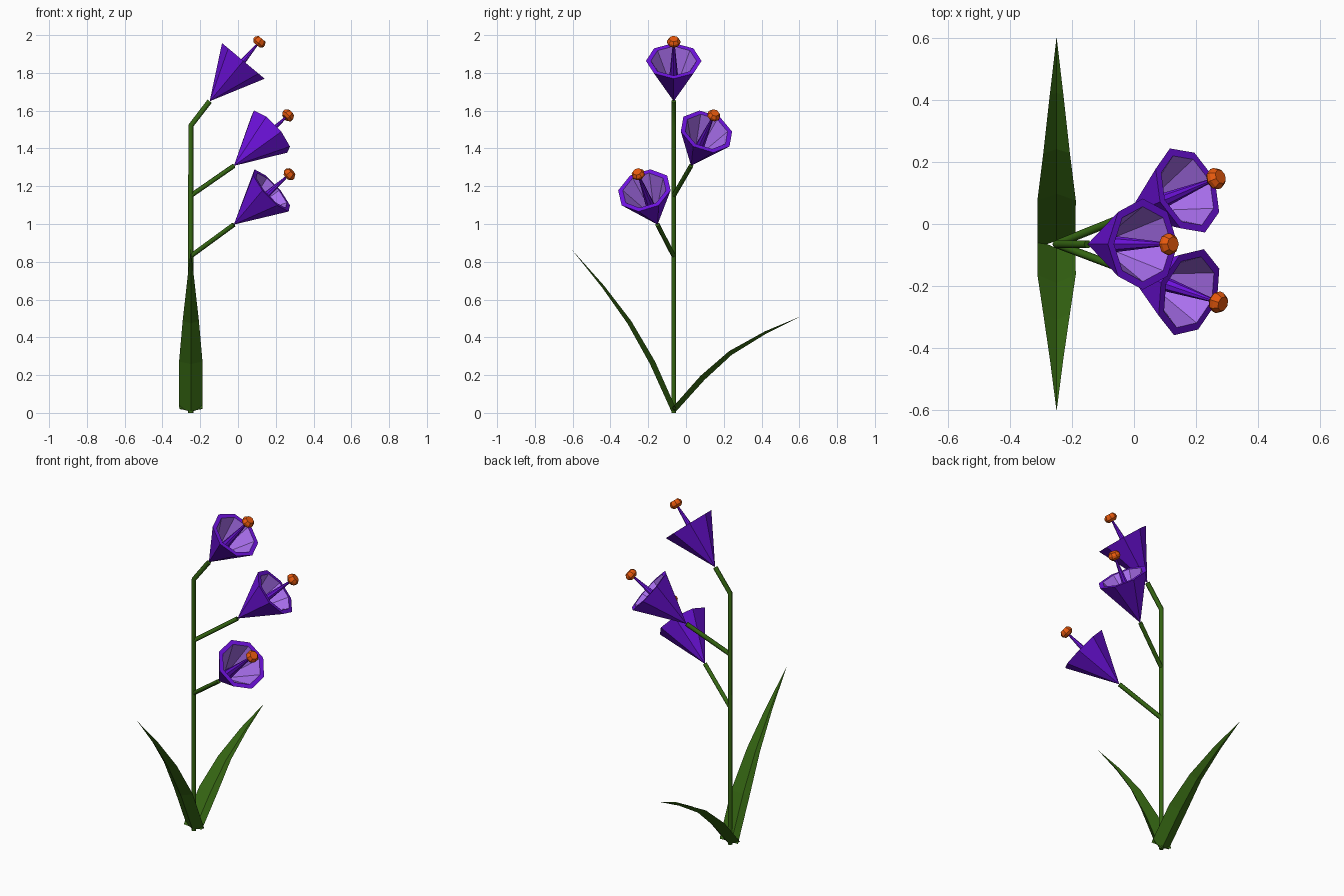
import bpy, bmesh, math
from mathutils import Vector

if "Cube" in bpy.data.objects:
    bpy.data.objects.remove(bpy.data.objects["Cube"])


def material(name, rgb):
    m = bpy.data.materials.new(name)
    m.diffuse_color = (*rgb, 1)
    m.use_nodes = True
    m.node_tree.nodes["Principled BSDF"].inputs["Base Color"].default_value = m.diffuse_color
    return m


GREEN = material("leaf green", (0.035, 0.13, 0.006))
PURPLE = material("petal purple", (0.16, 0.006, 0.75))
LILAC = material("inner lilac", (0.40, 0.16, 0.86))
ORANGE = material("anther orange", (0.80, 0.10, 0.004))
SX, SY = -0.25, -0.065          # stem position


def finish(name, bm, mats):
    me = bpy.data.meshes.new(name)
    bm.to_mesh(me)
    bm.free()
    ob = bpy.data.objects.new(name, me)
    bpy.context.collection.objects.link(ob)
    for m in mats:
        me.materials.append(m)
    return ob


def lathe(name, profile, mats, base, axis, mat_ids=None, sides=8):
    """Revolve (radius, height) points around an axis starting at base."""
    bm = bmesh.new()
    rings = []
    for r, h in profile:
        n = sides if r > 0 else 1
        rings.append([bm.verts.new((r * math.cos(2 * math.pi * i / sides),
                                    r * math.sin(2 * math.pi * i / sides), h))
                      for i in range(n)])
    for k, (a, b) in enumerate(zip(rings, rings[1:])):
        for i in range(sides):
            j = (i + 1) % sides
            vs = [a[i % len(a)], a[j % len(a)], b[j % len(b)], b[i % len(b)]]
            f = bm.faces.new(list(dict.fromkeys(vs)))
            f.material_index = mat_ids[k] if mat_ids else 0
    ob = finish(name, bm, mats)
    ob.rotation_euler = Vector(axis).to_track_quat('Z', 'Y').to_euler()
    ob.location = base
    return ob


def stalk(name, points, radius):
    cu = bpy.data.curves.new(name, 'CURVE')
    cu.dimensions = '3D'
    cu.bevel_depth = radius
    cu.bevel_resolution = 1
    cu.use_fill_caps = True
    sp = cu.splines.new('POLY')
    sp.points.add(len(points) - 1)
    for p, co in zip(sp.points, points):
        p.co = (*co, 1)
    cu.materials.append(GREEN)
    ob = bpy.data.objects.new(name, cu)
    bpy.context.collection.objects.link(ob)
    bpy.ops.object.select_all(action='DESELECT')
    ob.select_set(True)
    bpy.context.view_layer.objects.active = ob
    bpy.ops.object.convert(target='MESH')


def flower(name, base, axis):
    # thick-walled trumpet, long filament and faceted anther
    lathe(name + "_petals", [(0, 0), (0.147, 0.278), (0.121, 0.278), (0, 0.05)],
          [PURPLE, LILAC], base, axis, [0, 0, 1])
    lathe(name + "_filament", [(0, 0.06), (0.03, 0.09), (0.005, 0.40), (0, 0.40)],
          [PURPLE], base, axis)
    lathe(name + "_anther", [(0, 0.388), (0.022, 0.388), (0.035, 0.402),
                             (0.035, 0.416), (0.024, 0.431), (0, 0.431)],
          [ORANGE], base, axis)


def leaf(name, path):
    # folded blade: low crease in the middle, raised edges, pointed tip
    half = [0.061, 0.062, 0.043, 0.022, 0]
    fold = [0.028, 0.03, 0.024, 0.014, 0]
    bm = bmesh.new()
    rows = []
    for i, (y, z) in enumerate(path):
        a, b = path[max(i - 1, 0)], path[min(i + 1, len(path) - 1)]
        t = Vector((0, b[0] - a[0], b[1] - a[1])).normalized()
        n = Vector((0, -t.z, t.y)) if t.y > 0 else Vector((0, t.z, -t.y))
        c = Vector((SX, y, z))
        if half[i] == 0:
            rows.append([bm.verts.new(c)] * 3)
            continue
        rows.append([bm.verts.new(c + n * fold[i] * (0.5 if s else -0.5)
                                  + Vector((s * half[i], 0, 0))) for s in (-1, 0, 1)])
    for a, b in zip(rows, rows[1:]):
        for k in (0, 1):
            bm.faces.new(list(dict.fromkeys([a[k], a[k + 1], b[k + 1], b[k]])))
    bmesh.ops.recalc_face_normals(bm, faces=bm.faces)
    finish(name, bm, [GREEN])


# stem and flower branches
top, mid, low = (-0.15, SY, 1.65), (-0.022, 0.027, 1.308), (-0.022, -0.151, 0.997)
stalk("stem", [(SX, SY, 0), (SX, SY, 1.52), top], 0.014)
stalk("middle_branch", [(SX, SY, 1.15), mid], 0.013)
stalk("lower_branch", [(SX, SY, 0.83), low], 0.013)

# flowers
flower("top_flower", top, (0.265, 0, 0.317))
flower("middle_flower", mid, (0.292, 0.122, 0.272))
flower("lower_flower", low, (0.297, -0.103, 0.269))

# leaves
leaf("back_leaf", [(SY, 0.015), (0.087, 0.185), (0.235, 0.317), (0.42, 0.425), (0.605, 0.51)])
leaf("front_leaf", [(SY, 0.015), (-0.177, 0.265), (-0.30, 0.48), (-0.44, 0.67), (-0.605, 0.865)])
